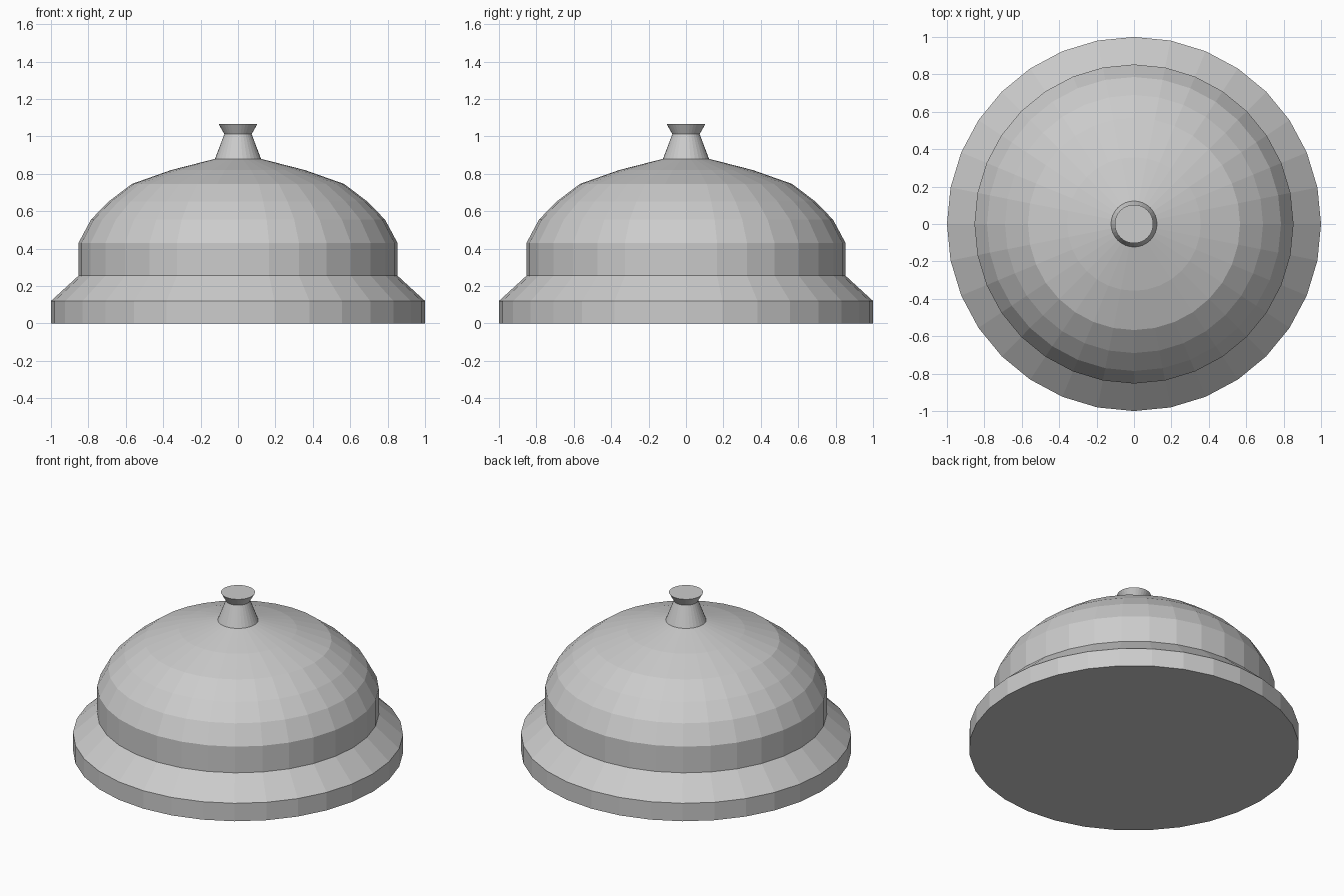
import bpy, bmesh
from math import cos, sin, tau

if "Cube" in bpy.data.objects:
    bpy.data.objects.remove(bpy.data.objects["Cube"])

SIDES = 32


def lathe(name, profile, cap_bottom=False, cap_top=False):
    """Revolve a bottom-to-top (radius, height) profile around z."""
    bm = bmesh.new()
    rings = [[bm.verts.new((r * cos(tau * i / SIDES), r * sin(tau * i / SIDES), z))
              for i in range(SIDES)] for r, z in profile]
    for low, high in zip(rings, rings[1:]):
        for i in range(SIDES):
            j = (i + 1) % SIDES
            bm.faces.new((low[i], low[j], high[j], high[i]))
    if cap_bottom:
        bm.faces.new(rings[0][::-1])
    if cap_top:
        bm.faces.new(rings[-1])
    mesh = bpy.data.meshes.new(name)
    bm.to_mesh(mesh)
    bm.free()
    obj = bpy.data.objects.new(name, mesh)
    bpy.context.collection.objects.link(obj)
    return obj


# Wide base with sloped shoulder
lathe("base", [(1, 0), (1, 0.12), (0.853, 0.255)], cap_bottom=True)

# Straight collar rising into the faceted dome
lathe("dome", [(0.853, 0.255), (0.853, 0.43), (0.786, 0.555), (0.69, 0.653),
               (0.567, 0.746), (0.357, 0.82), (0.123, 0.88)])

# Waisted push button on top
lathe("button", [(0.123, 0.88), (0.073, 1.012), (0.103, 1.065)], cap_top=True)
